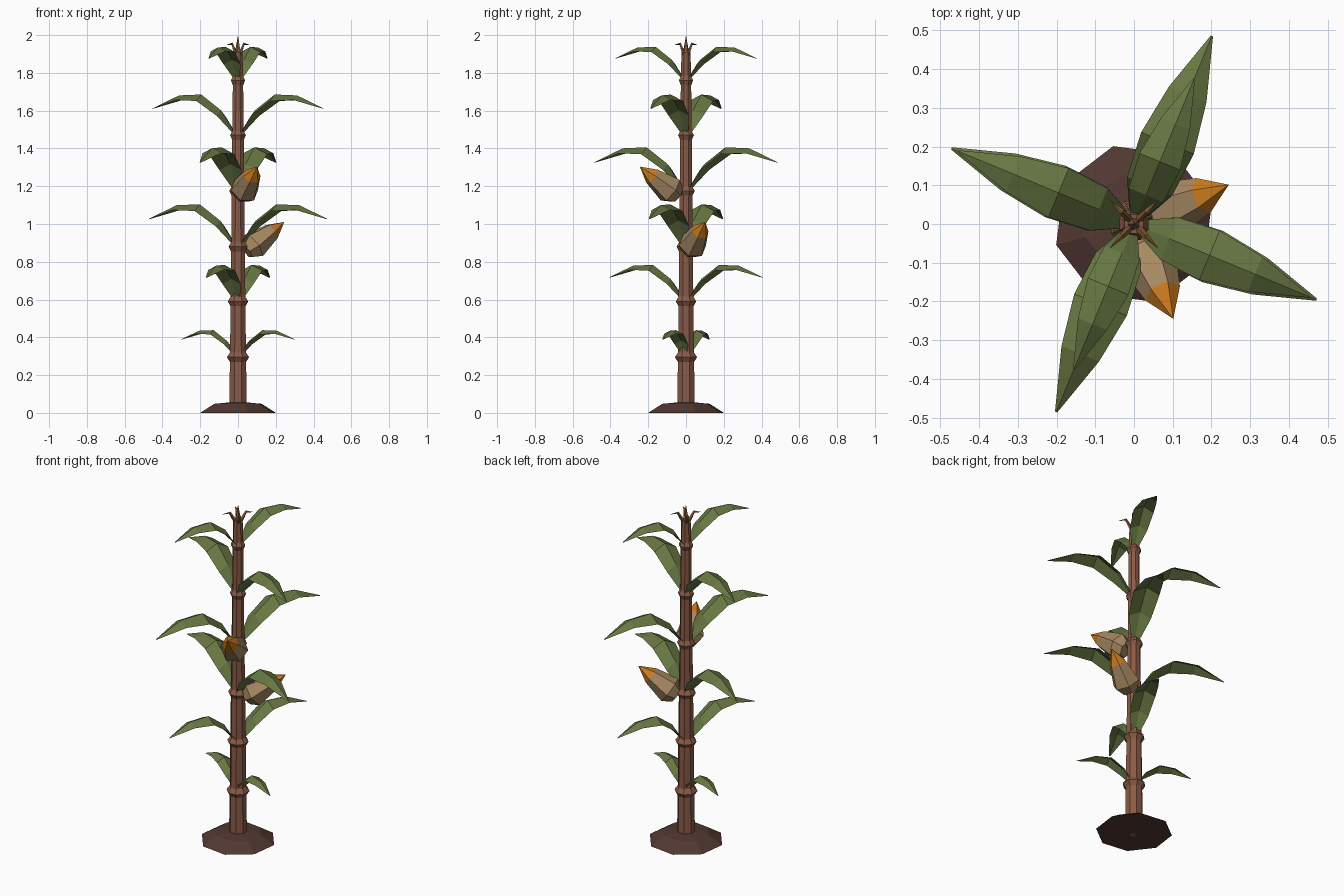
import bpy, bmesh, math
from mathutils import Vector, Matrix

if "Cube" in bpy.data.objects:
    bpy.data.objects.remove(bpy.data.objects["Cube"])


def material(name, rgb):
    m = bpy.data.materials.new(name)
    m.diffuse_color = (*rgb, 1)
    m.use_nodes = True
    m.node_tree.nodes["Principled BSDF"].inputs["Base Color"].default_value = m.diffuse_color
    return m


STALK = material("stalk brown", (0.26, 0.105, 0.06))
SOIL = material("soil brown", (0.085, 0.04, 0.032))
LEAF = material("leaf green", (0.135, 0.185, 0.055))
HUSK = material("husk tan", (0.39, 0.25, 0.125))
KERNEL = material("kernel orange", (0.60, 0.20, 0.013))
TASSEL = material("tassel brown", (0.25, 0.11, 0.035))


def make_object(name, bm, *mats):
    bmesh.ops.recalc_face_normals(bm, faces=bm.faces)
    me = bpy.data.meshes.new(name)
    bm.to_mesh(me)
    bm.free()
    for m in mats:
        me.materials.append(m)
    ob = bpy.data.objects.new(name, me)
    bpy.context.collection.objects.link(ob)
    return ob


def tube(bm, rings, sides, turn=0.0):
    """Closed faceted tube through (centre, axis, radius) rings; zero radius makes a point."""
    loops = []
    for centre, axis, r in rings:
        q = Vector(axis).to_track_quat('Z', 'Y')
        n = 1 if r == 0 else sides
        loops.append([bm.verts.new(Vector(centre) + q @ Vector((
            r * math.cos(turn + math.tau * i / sides),
            r * math.sin(turn + math.tau * i / sides), 0))) for i in range(n)])
    bands = []
    for a, b in zip(loops, loops[1:]):
        band = []
        for i in range(sides):
            j = (i + 1) % sides
            if len(b) == 1:
                band.append(bm.faces.new((a[i], a[j], b[0])))
            else:
                band.append(bm.faces.new((a[i], a[j], b[j], b[i])))
        bands.append(band)
    for loop in (loops[0], loops[-1]):
        if len(loop) > 2:
            bm.faces.new(loop)
    return bands


UP = (0, 0, 1)
NODES = [0.295, 0.59, 0.88, 1.175, 1.47, 1.76]

# Soil mound
bm = bmesh.new()
tube(bm, [((0, 0, z), UP, r) for z, r in ((0, 0.208), (0.048, 0.13), (0.06, 0))],
     8, math.radians(15))
make_object("soil_mound", bm, SOIL)

# Jointed stalk with a flared collar at every node
bm = bmesh.new()
radius = lambda z: 0.05 - 0.0115 * z
rings = [((0, 0, 0), UP, 0.05)]
for z in NODES:
    r = radius(z)
    rings += [((0, 0, z - 0.025), UP, r), ((0, 0, z), UP, r * 1.36),
              ((0, 0, z + 0.025), UP, r * 0.97)]
rings.append(((0, 0, 1.91), UP, 0.026))
tube(bm, rings, 8, math.radians(22.5))
make_object("stalk", bm, STALK)

# Leaves: arched blades with a raised midrib, opposite pairs turned 90 degrees per node
#           reach, rise, half width, edge drop (all relative to length)
STATIONS = [(0.05, 0.03, 0.045, 0.0), (0.20, 0.27, 0.12, 0.06),
            (0.43, 0.44, 0.14, 0.07), (0.69, 0.43, 0.10, 0.05), (1.0, 0.29, 0.006, 0.005)]
LENGTHS = [0.325, 0.44, 0.51, 0.525, 0.49, 0.405]


def leaf(name, z, length, angle):
    bm = bmesh.new()
    rows = []
    for s, h, w, drop in STATIONS:
        rows.append([bm.verts.new(Vector((s, side * w, h - abs(side) * drop)) * length)
                     for side in (-1, 0, 1)])
    for a, b in zip(rows, rows[1:]):
        for i in (0, 1):
            bm.faces.new((a[i], b[i], b[i + 1], a[i + 1]))
    bm.transform(Matrix.Translation((0, 0, z)) @ Matrix.Rotation(angle, 4, 'Z'))
    make_object(name, bm, LEAF)


for k, (z, length) in enumerate(zip(NODES, LENGTHS)):
    for side in (0, 1):
        leaf(f"leaf_{k + 1}_{side + 1}", z, length,
             math.radians(-22.5 + 90 * (k % 2) + 180 * side))


# Cobs: husk with an orange kernel tip
def cob(name, z, angle):
    a = math.radians(angle)
    e = math.radians(35.5)
    out = Vector((math.cos(a), math.sin(a), 0))
    axis = out * math.cos(e) + Vector((0, 0, math.sin(e)))
    base = out * 0.049 + Vector((0, 0, z))
    bm = bmesh.new()
    bands = tube(bm, [(base + axis * d, axis, r) for d, r in
                      ((0, 0.045), (0.05, 0.077), (0.178, 0.048), (0.265, 0))], 6)
    for f in bands[-1]:
        f.material_index = 1
    make_object(name, bm, HUSK, KERNEL)


cob("lower_cob", 0.857, 22.5)
cob("upper_cob", 1.15, -67.5)

# Tassel: centre spike and four bent side spikes
bm = bmesh.new()
tube(bm, [((0, 0, 1.89), UP, 0.02), ((0, 0, 2.0), UP, 0)], 5)
make_object("tassel_spike", bm, TASSEL)
for i in range(4):
    a = math.radians(45 + 90 * i)
    p = lambda r, z: Vector((r * math.cos(a), r * math.sin(a), z))
    bm = bmesh.new()
    tube(bm, [(p(0.012, 1.895), p(0.5, 1), 0.011), (p(0.045, 1.955), p(1, 0.6), 0.007),
              (p(0.09, 1.947), p(1, -0.2), 0)], 4)
    make_object(f"tassel_branch_{i + 1}", bm, TASSEL)
